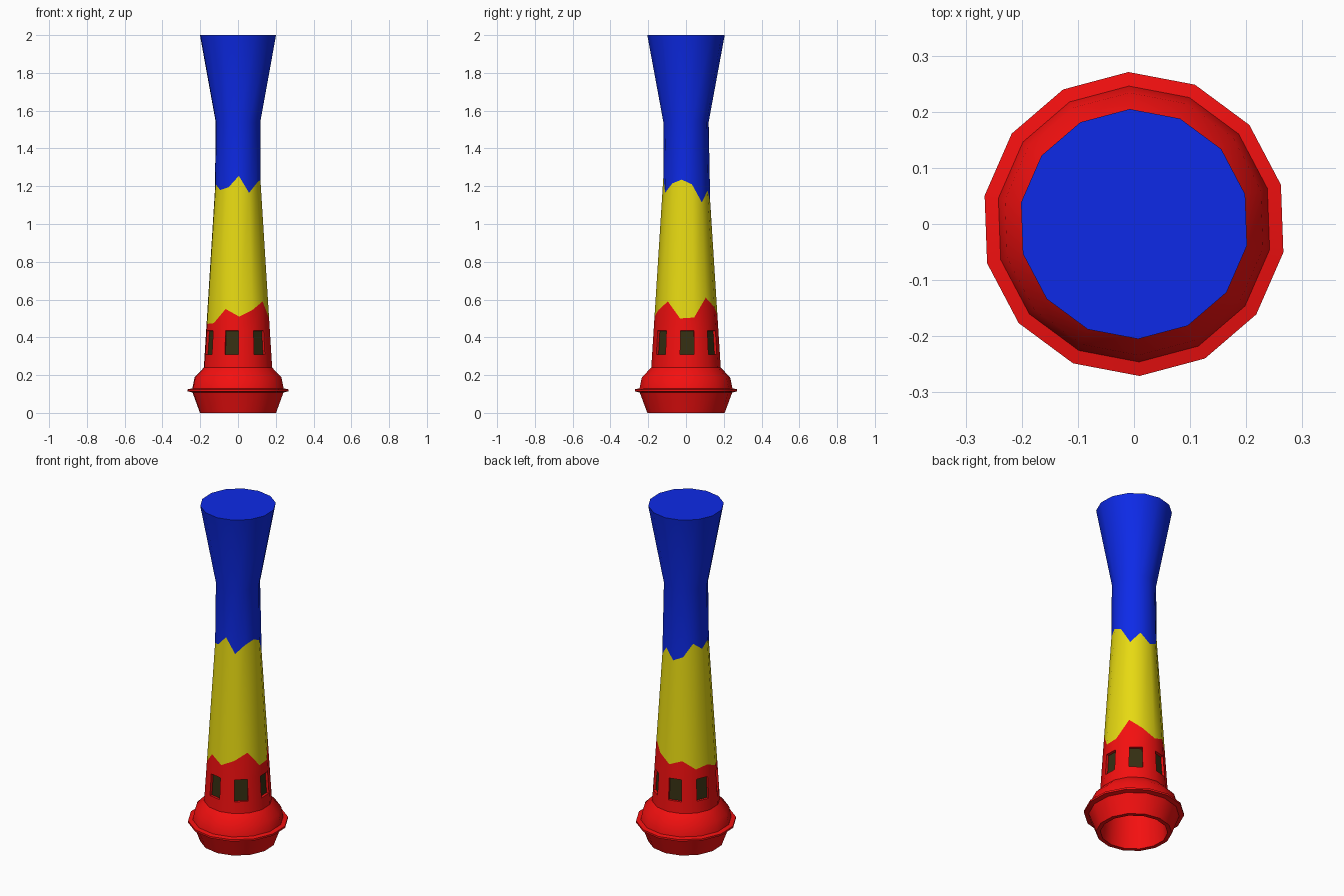
import bpy, bmesh, math

if "Cube" in bpy.data.objects:
    bpy.data.objects.remove(bpy.data.objects["Cube"])

N = 14                       # sides of every ring
A0 = math.radians(92.1)      # angle of the first corner


def taper(z):
    return 0.184 - (z - 0.24) * 0.0635


def material(name, rgb):
    m = bpy.data.materials.new(name)
    m.diffuse_color = (*rgb, 1)
    m.use_nodes = True
    m.node_tree.nodes["Principled BSDF"].inputs["Base Color"].default_value = m.diffuse_color
    return m


def lathe(name, rings, mats, cap_start=False, cap_end=False, window_row=None):
    """Join rings of (radius, height); height may be a list with one value per corner."""
    bm = bmesh.new()
    rows = []
    for r, z in rings:
        row = []
        for i in range(N):
            a = A0 + i * math.tau / N
            h = z[i] if isinstance(z, list) else z
            rad = taper(h) if r is None else r
            row.append(bm.verts.new((rad * math.cos(a), rad * math.sin(a), h)))
        rows.append(row)
    windows = []
    for j in range(len(rows) - 1):
        for i in range(N):
            k = (i + 1) % N
            f = bm.faces.new((rows[j][i], rows[j][k], rows[j + 1][k], rows[j + 1][i]))
            if j == window_row and i % 2 == 0:
                windows.append(f)
    if cap_start:
        bm.faces.new(rows[0][::-1])
    if cap_end:
        bm.faces.new(rows[-1])
    if windows:
        # recessed panes on every second side
        bm.normal_update()
        bmesh.ops.inset_individual(bm, faces=windows, thickness=0.004, depth=0)
        bm.normal_update()
        bmesh.ops.inset_individual(bm, faces=windows, thickness=0.0005, depth=-0.015)
        for f in windows:
            f.material_index = 1
    me = bpy.data.meshes.new(name)
    bm.to_mesh(me)
    bm.free()
    for m in mats:
        me.materials.append(m)
    ob = bpy.data.objects.new(name, me)
    bpy.context.collection.objects.link(ob)
    bpy.ops.object.select_all(action='DESELECT')
    ob.select_set(True)
    bpy.context.view_layer.objects.active = ob
    bpy.ops.object.shade_smooth_by_angle(angle=math.radians(32))
    return ob


red = material("red", (0.9, 0.005, 0.005))
yellow = material("yellow", (0.8, 0.7, 0.006))
blue = material("blue", (0.004, 0.023, 0.8))
glass = material("dark_glass", (0.035, 0.028, 0.006))

# jagged colour borders, one height per corner
low = [.515, .544, .493, .505, .471, .475, .55, .51, .545, .59, .50, .505, .61, .56]
high = [1.12, 1.146, 1.222, 1.18, 1.21, 1.18, 1.195, 1.255, 1.165, 1.215, 1.235, 1.21, 1.115, 1.177]

# hollow base with flange, bell and window band
base = [(0.165, 0.25), (0.182, 0), (0.205, 0), (0.245, 0.108), (0.271, 0.114),
        (0.271, 0.125), (0.246, 0.13), (0.234, 0.188), (0.184, 0.24),
        (None, 0.305), (None, 0.438), (None, low)]
lathe("red_base", base, [red, glass], cap_start=True, window_row=9)

# tapered middle
lathe("yellow_shaft", [(None, low), (None, high)], [yellow])

# straight neck and flared closed top
lathe("blue_flared_top", [(None, high), (0.12, 1.54), (0.205, 2.0)], [blue], cap_end=True)
